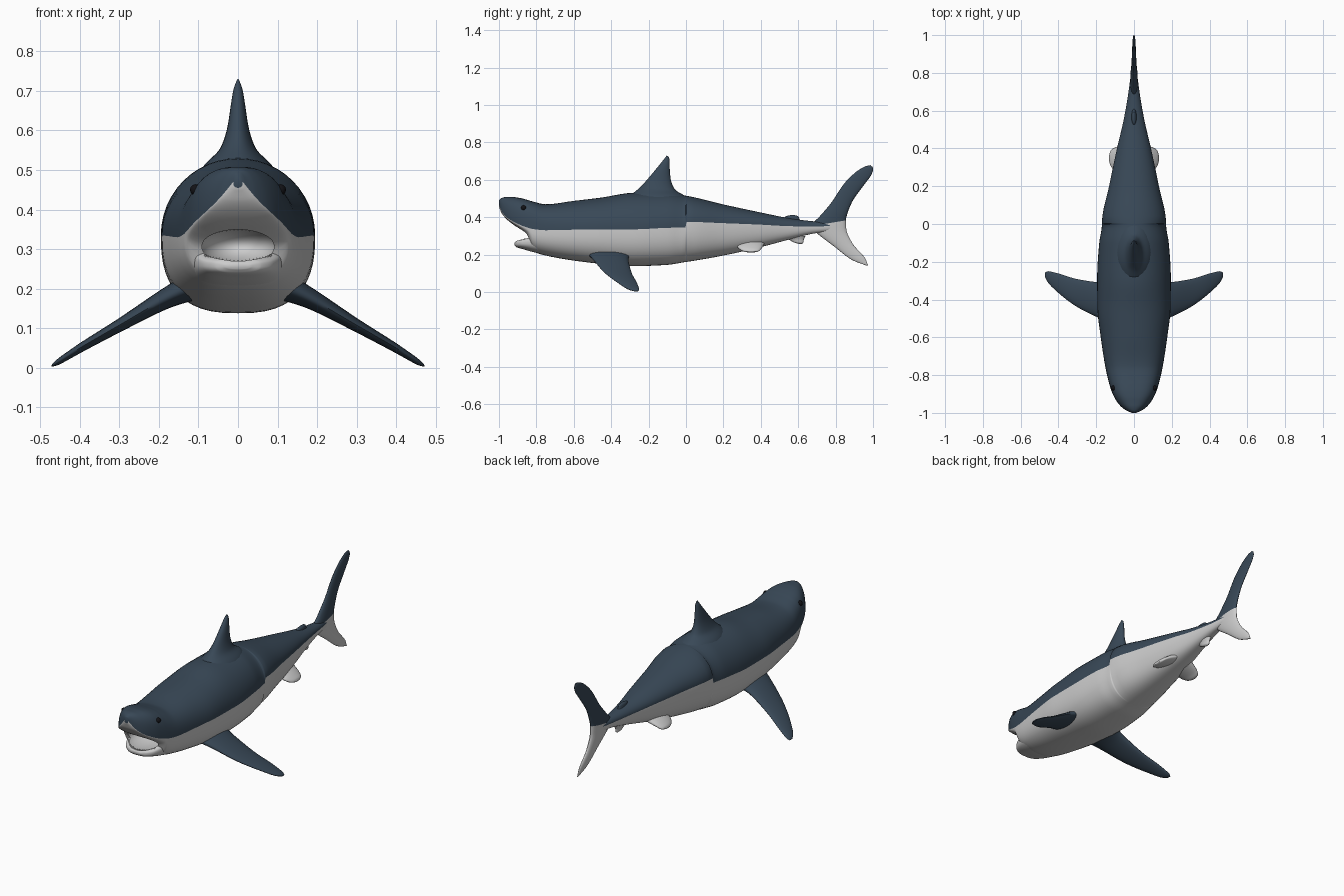
import bpy, bmesh, math
from mathutils import Vector, Matrix

if "Cube" in bpy.data.objects:
    bpy.data.objects.remove(bpy.data.objects["Cube"])


def material(name, color):
    m = bpy.data.materials.new(name)
    m.diffuse_color = (*color, 1)
    m.use_nodes = True
    m.node_tree.nodes["Principled BSDF"].inputs["Base Color"].default_value = m.diffuse_color
    return m


DARK = material("slate_skin", (0.04, 0.065, 0.095))
PALE = material("pale_skin", (0.8, 0.8, 0.8))
BLACK = material("eye_black", (0.006, 0.006, 0.008))
WHITE = material("tooth_white", (0.9, 0.9, 0.9))


def make_object(name, bm, mats):
    mesh = bpy.data.meshes.new(name)
    bmesh.ops.recalc_face_normals(bm, faces=bm.faces)
    bm.to_mesh(mesh)
    bm.free()
    for m in mats:
        mesh.materials.append(m)
    ob = bpy.data.objects.new(name, mesh)
    bpy.context.collection.objects.link(ob)
    return ob


def smooth(ob, angle=50):
    bpy.ops.object.select_all(action='DESELECT')
    bpy.context.view_layer.objects.active = ob
    ob.select_set(True)
    bpy.ops.object.shade_smooth_by_angle(angle=math.radians(angle))


def blend(ts, rows, steps):
    """Monotone cubic interpolation of rows of numbers at parameters ts."""
    def slope(i, c):
        return (rows[i + 1][c] - rows[i][c]) / (ts[i + 1] - ts[i])

    def tangent(i, c):
        if i == 0:
            return slope(0, c)
        if i == len(rows) - 1:
            return slope(i - 1, c)
        a, b = slope(i - 1, c), slope(i, c)
        return 0 if a * b <= 0 else 2 * a * b / (a + b)

    out = []
    for i in range(len(rows) - 1):
        d = ts[i + 1] - ts[i]
        for k in range(steps):
            u = k / steps
            out.append([rows[i][c] * (2*u**3 - 3*u*u + 1) + rows[i + 1][c] * (3*u*u - 2*u**3)
                        + d * tangent(i, c) * (u**3 - 2*u*u + u)
                        + d * tangent(i + 1, c) * (u**3 - u*u)
                        for c in range(len(rows[0]))])
    return out + [list(rows[-1])]


def skin(name, rings, pick):
    """Closed skin over rings; pick(ring, segment) gives 0 dark or 1 pale."""
    bm = bmesh.new()
    vs = [[bm.verts.new(p) for p in r] for r in rings]
    n = len(vs[0])
    for i in range(len(vs) - 1):
        for j in range(n):
            f = bm.faces.new((vs[i][j], vs[i][(j+1) % n], vs[i+1][(j+1) % n], vs[i+1][j]))
            f.material_index = pick(i, j)
    for i in (0, -1):
        bm.faces.new(vs[i]).material_index = pick(0 if i == 0 else len(vs) - 2, 0)
    return make_object(name, bm, [DARK, PALE])


def trunk(name, stations, pick, n=48, steps=5):
    """Stations: y, top z, colour line z, bottom z, half width, upper roundness."""
    rings = []
    for y, top, line, bot, w, p in blend([s[0] for s in stations], stations, steps):
        ring = []
        for j in range(n):
            a = 2 * math.pi * j / n
            c, s = math.cos(a), math.sin(a)
            if j in (0, n // 2):
                s = 0
            e = 2 / (p if s >= 0 else 2.6)
            h = (top - line) if s >= 0 else (line - bot)
            ring.append((math.copysign(abs(c)**e, c) * w, y,
                         line + math.copysign(abs(s)**e, s) * h))
        rings.append(ring)
    return skin(name, rings, pick)


def fin(name, rows, normal, pale_rows=0, mirror=False, n=20, steps=6):
    """Rows: leading point, trailing point, half thickness along the normal."""
    nv = Vector(normal).normalized()
    rings = []
    for r in blend(range(len(rows)), rows, steps):
        a, b, t = Vector(r[0:3]), Vector(r[3:6]), r[6]
        rings.append([(a + b) / 2 + (a - b) / 2 * math.cos(q) + nv * t * math.sin(q)
                      for q in (2 * math.pi * j / n for j in range(n))])
    ob = skin(name, rings, lambda i, j: 1 if i < pale_rows * steps else 0)
    if mirror:
        ob.modifiers.new("mirror", 'MIRROR')
    smooth(ob, 60)
    return ob


def flat_fin(name, rows, pale_rows=0):
    return fin(name, [(0, a, b, 0, c, d, t) for a, b, c, d, t in rows], (1, 0, 0), pale_rows)


# Body and lower jaw
body = trunk("body", [
    (-1.0, .49, .47, .455, .012, 2.2), (-.985, .503, .43, .42, .045, 2.4),
    (-.96, .508, .40, .39, .075, 2.6), (-.93, .508, .38, .365, .097, 2.8),
    (-.89, .503, .36, .337, .117, 3), (-.85, .493, .345, .30, .13, 3),
    (-.82, .484, .337, .22, .138, 2.9), (-.75, .469, .33, .195, .153, 2.6),
    (-.6, .487, .333, .168, .176, 2.2), (-.45, .505, .335, .15, .193, 2.1),
    (-.28, .53, .335, .138, .195, 2), (-.1, .53, .343, .145, .184, 2),
    (-.004, .515, .345, .16, .17, 2), (.004, .514, .375, .161, .17, 2),
    (.2, .468, .368, .195, .132, 2), (.4, .425, .36, .24, .09, 2),
    (.55, .395, .352, .28, .055, 2), (.68, .378, .35, .312, .032, 2),
    (.8, .37, .355, .33, .015, 2), (.84, .368, .36, .35, .006, 2)],
    lambda i, j: 0 if j < 24 else 1)
jaw = trunk("lower_jaw", [
    (-.916, .264, .258, .25, .03, 2.5), (-.905, .275, .26, .239, .06, 3),
    (-.875, .284, .264, .23, .09, 3), (-.82, .30, .27, .214, .112, 3),
    (-.74, .29, .26, .196, .125, 3)], lambda i, j: 1)

# Mouth cavity carved out of body and jaw
bm = bmesh.new()
bmesh.ops.create_uvsphere(bm, u_segments=40, v_segments=24, radius=1,
                          matrix=Matrix.Translation((0, -.825, .309)) @ Matrix.Diagonal((.093, .14, .05, 1)))
for f in bm.faces:
    f.material_index = 1
cutter = make_object("mouth_cutter", bm, [DARK, PALE])
cutter.hide_render = True
for ob in (body, jaw):
    mod = ob.modifiers.new("mouth", 'BOOLEAN')
    mod.operation, mod.solver, mod.object = 'DIFFERENCE', 'EXACT', cutter
    bpy.context.view_layer.update()
    baked = bpy.data.meshes.new_from_object(ob.evaluated_get(bpy.context.evaluated_depsgraph_get()))
    ob.modifiers.clear()
    ob.data = baked
    smooth(ob, 45)
bpy.data.objects.remove(cutter)

# Fins along the centre line
flat_fin("dorsal_fin", [
    (-.37, .45, .06, .45, .125), (-.30, .515, .0, .51, .085), (-.245, .56, -.06, .55, .045),
    (-.20, .61, -.082, .605, .027), (-.15, .67, -.087, .66, .018),
    (-.118, .71, -.088, .70, .011), (-.103, .73, -.091, .722, .003)])
flat_fin("tail_fin", [
    (.96, .143, .974, .14, .003), (.89, .17, .958, .18, .008), (.79, .245, .89, .26, .013),
    (.70, .315, .857, .335, .018), (.67, .352, .855, .383, .02), (.72, .41, .865, .425, .018),
    (.775, .475, .89, .485, .014), (.85, .585, .95, .57, .011), (.92, .65, .99, .625, .008),
    (.96, .672, 1.0, .652, .006), (.985, .678, .998, .668, .002)], 4)
flat_fin("second_dorsal_fin", [
    (.48, .37, .63, .365, .022), (.515, .39, .608, .388, .014),
    (.535, .405, .602, .402, .01), (.56, .411, .59, .41, .003)])
flat_fin("anal_fin", [
    (.50, .30, .64, .30, .022), (.55, .28, .63, .28, .013),
    (.575, .266, .627, .264, .01), (.60, .258, .62, .257, .003)], 3)

# Paired fins
fin("pectoral_fins", [
    (.10, -.535, .215, .10, -.285, .21, .04), (.18, -.50, .177, .18, -.308, .175, .026),
    (.30, -.44, .108, .30, -.292, .106, .016), (.40, -.365, .05, .40, -.262, .048, .011),
    (.455, -.31, .015, .455, -.25, .014, .007), (.471, -.28, .005, .471, -.257, .004, .002)],
    (.5, 0, .87), mirror=True)
fin("pelvic_fins", [
    (.05, .265, .26, .05, .42, .26, .025), (.10, .28, .235, .10, .405, .235, .016),
    (.122, .305, .221, .122, .39, .221, .011), (.131, .33, .216, .131, .365, .216, .003)],
    (.4, 0, .9), 3, mirror=True)

# Eyes
bm = bmesh.new()
for sx in (-1, 1):
    bmesh.ops.create_uvsphere(bm, u_segments=20, v_segments=12, radius=.014,
                              matrix=Matrix.Translation((sx * .107, -.868, .45)))
smooth(make_object("eyes", bm, [BLACK]))

# Teeth around both jaws
bm = bmesh.new()
for i in range(23):
    a = math.radians(-72 + 144 * i / 22)
    s, c = math.sin(a), math.cos(a)
    for z, y, flip in ((.352 - .018 * s * s, -.845 - .055 * c, math.pi),
                       (.268 + .016 * s * s, -.84 - .06 * c, 0)):
        bmesh.ops.create_cone(bm, cap_ends=True, segments=8, radius1=.004, radius2=0, depth=.013,
                              matrix=Matrix.Translation((.088 * s, y, z)) @ Matrix.Rotation(flip, 4, 'X'))
make_object("teeth", bm, [WHITE])
